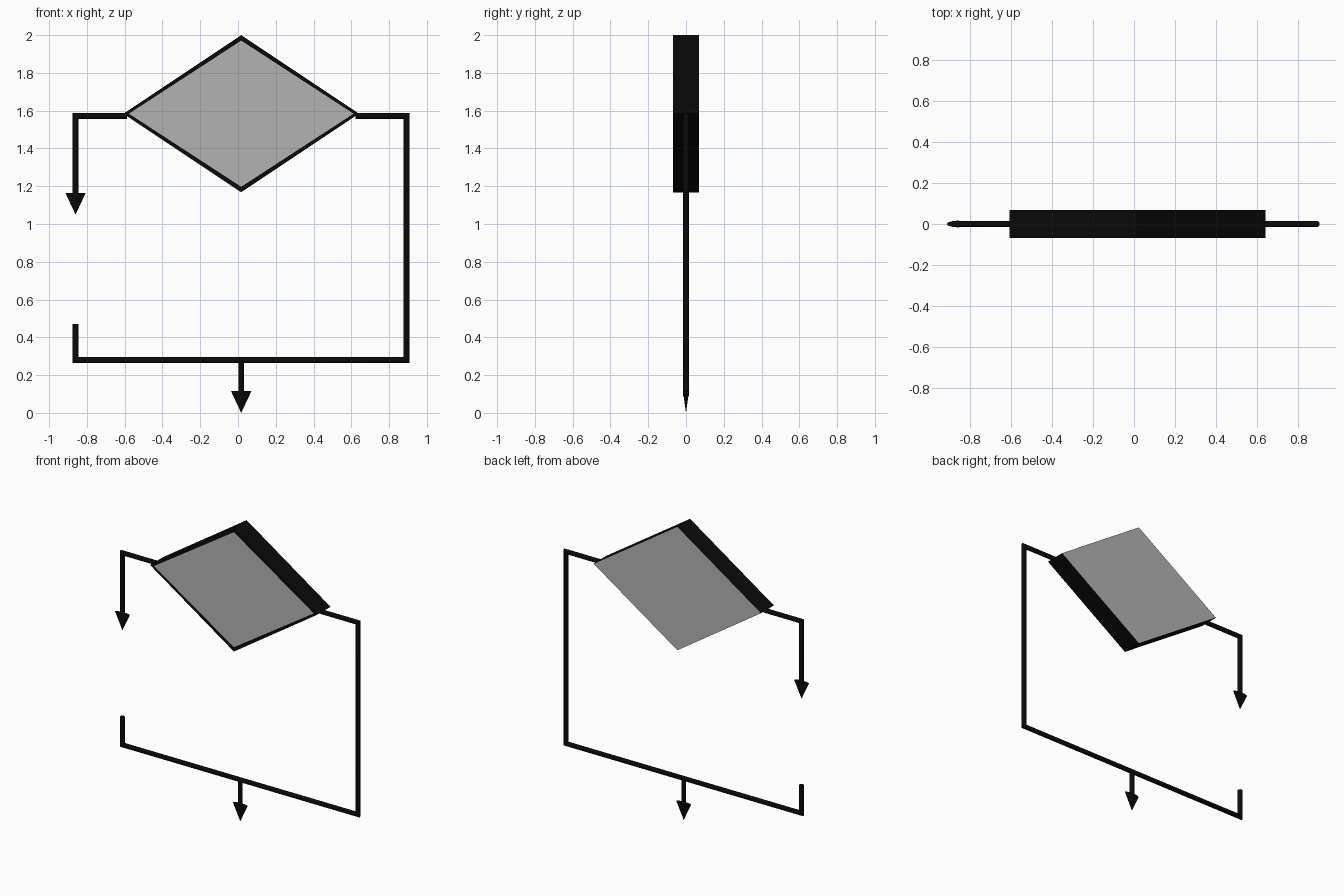
import bpy, bmesh, math
from mathutils import Vector

cube = bpy.data.objects.get("Cube")
if cube:
    bpy.data.objects.remove(cube, do_unlink=True)


def material(name, value):
    m = bpy.data.materials.new(name)
    m.use_nodes = True
    colour = (value, value, value, 1)
    m.diffuse_color = colour
    bsdf = m.node_tree.nodes["Principled BSDF"]
    bsdf.inputs["Base Color"].default_value = colour
    bsdf.inputs["Roughness"].default_value = 0.8
    return m


BLACK = material("black", 0.003)
GREY = material("grey", 0.45)
RADIUS = 0.015
CENTRE_X = 0.017
LEFT_X, RIGHT_X = -0.86, 0.892
BAR_Z, BASE_Z = 1.572, 0.28


def finish(bm, name, *mats, smooth=False):
    bmesh.ops.recalc_face_normals(bm, faces=bm.faces)
    mesh = bpy.data.meshes.new(name)
    bm.to_mesh(mesh)
    bm.free()
    ob = bpy.data.objects.new(name, mesh)
    bpy.context.collection.objects.link(ob)
    for m in mats:
        mesh.materials.append(m)
    if smooth:
        bpy.ops.object.select_all(action='DESELECT')
        ob.select_set(True)
        bpy.context.view_layer.objects.active = ob
        bpy.ops.object.shade_smooth_by_angle(angle=math.radians(40))
    return ob


def rod(name, path, sides=12):
    """Round rod along an x-z path, with mitred corners."""
    pts = [Vector(p) for p in path]
    bm = bmesh.new()
    rings = []
    for i, p in enumerate(pts):
        before = (p - pts[i - 1]).normalized() if i else None
        after = (pts[i + 1] - p).normalized() if i + 1 < len(pts) else None
        a, b = before or after, after or before
        na, nb = Vector((-a.y, a.x)), Vector((-b.y, b.x))
        mitre = (na + nb) / (1 + na.dot(nb))
        ring = []
        for k in range(sides):
            t = math.tau * k / sides
            q = p + mitre * RADIUS * math.cos(t)
            ring.append(bm.verts.new((q.x, RADIUS * math.sin(t), q.y)))
        rings.append(ring)
    for r, s in zip(rings, rings[1:]):
        for k in range(sides):
            n = (k + 1) % sides
            bm.faces.new((r[k], r[n], s[n], s[k]))
    bm.faces.new(rings[0])
    bm.faces.new(rings[-1])
    return finish(bm, name, BLACK, smooth=True)


def arrow_head(name, x, tip_z, height=0.115):
    """Flattened cone pointing down."""
    bm = bmesh.new()
    bmesh.ops.create_cone(bm, cap_ends=True, segments=16, radius1=0,
                          radius2=0.054, depth=height)
    bmesh.ops.remove_doubles(bm, verts=bm.verts, dist=0.0001)
    for v in bm.verts:
        v.co = (v.co.x + x, v.co.y * 0.3, v.co.z + tip_z + height / 2)
    return finish(bm, name, BLACK, smooth=True)


# Diamond block: black rim, grey inset front and full grey back
HALF_W, HALF_H, HALF_D, MID_Z = 0.624, 0.416, 0.068, 1.584
bm = bmesh.new()
front = bm.faces.new([bm.verts.new((CENTRE_X + x, -HALF_D, MID_Z + z)) for x, z in
                      ((-HALF_W, 0), (0, -HALF_H), (HALF_W, 0), (0, HALF_H))])
ext = bmesh.ops.extrude_face_region(bm, geom=[front], use_keep_orig=True)
for v in [g for g in ext["geom"] if isinstance(g, bmesh.types.BMVert)]:
    v.co.y = HALF_D
bmesh.ops.recalc_face_normals(bm, faces=bm.faces)
for f in list(bm.faces):
    if f.normal.y > 0.9:
        f.material_index = 1
    elif f.normal.y < -0.9:
        bmesh.ops.inset_individual(bm, faces=[f], thickness=0.029)
        f.material_index = 1
finish(bm, "diamond_block", BLACK, GREY)

# Connecting rods
edge = HALF_W - 0.02
rod("side_arrow_shaft", [(CENTRE_X - edge, BAR_Z), (LEFT_X, BAR_Z), (LEFT_X, 1.14)])
rod("loop_rod", [(CENTRE_X + edge, BAR_Z), (RIGHT_X, BAR_Z), (RIGHT_X, BASE_Z),
                 (LEFT_X, BASE_Z), (LEFT_X, 0.47)])
rod("bottom_arrow_shaft", [(CENTRE_X, BASE_Z), (CENTRE_X, 0.09)])

# Arrow heads
arrow_head("side_arrow_head", LEFT_X, 1.05)
arrow_head("bottom_arrow_head", CENTRE_X, 0.0)
